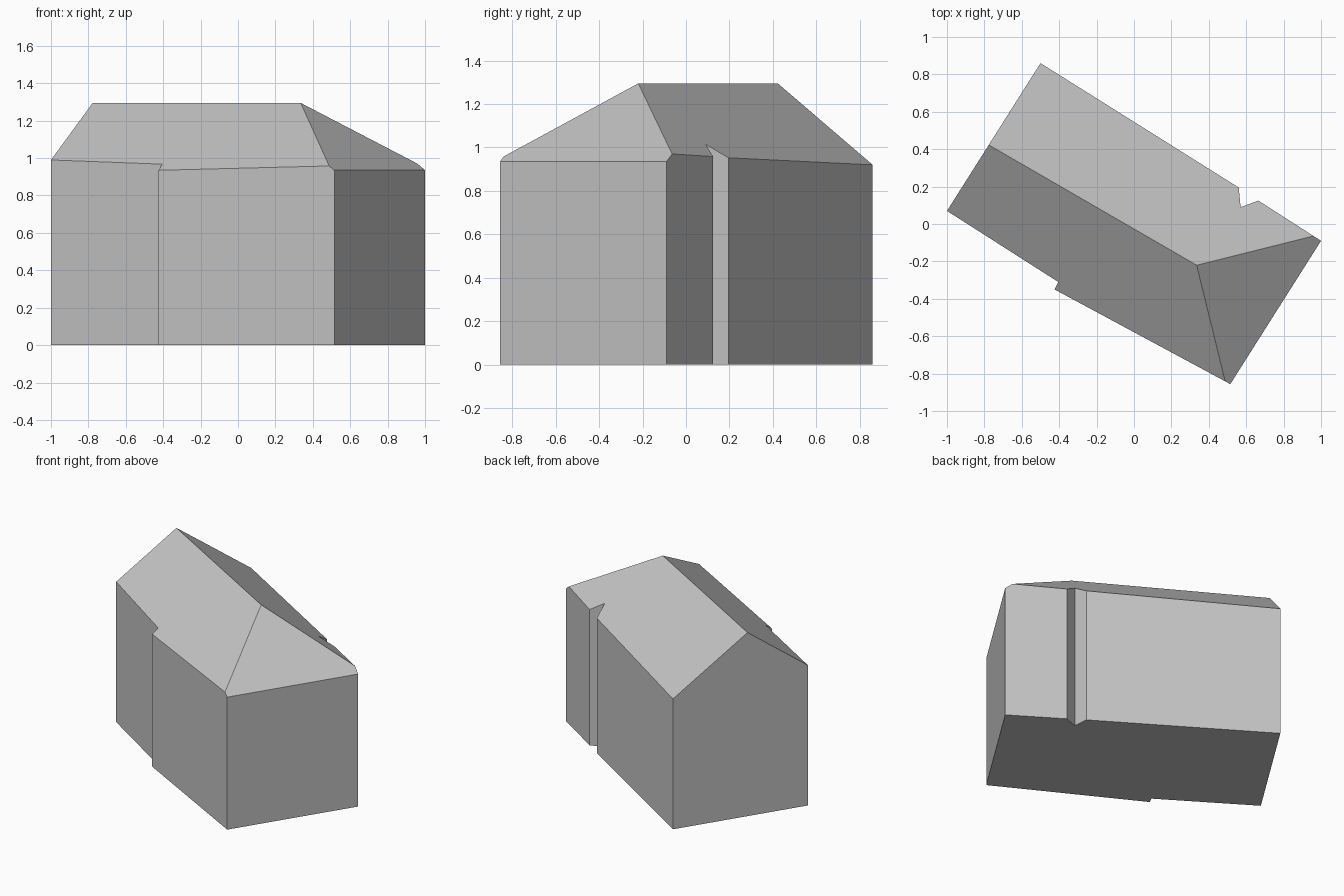
import bpy
import bmesh
from mathutils import Vector

cube = bpy.data.objects.get("Cube")
if cube:
    bpy.data.objects.remove(cube, do_unlink=True)

# Material
grey = bpy.data.materials.new("plain grey")
grey.use_nodes = True
colour = (0.55, 0.55, 0.55, 1)
grey.diffuse_color = colour
bsdf = next(n for n in grey.node_tree.nodes if n.type == 'BSDF_PRINCIPLED')
bsdf.inputs["Base Color"].default_value = colour

# Footprint, counter-clockwise from the left gable corner
footprint = [
    (-1, 0.07), (-0.405, -0.31), (-0.425, -0.35),      # front wall with its step
    (0.515, -0.856), (1, -0.09),                       # hipped end
    (0.665, 0.125), (0.57, 0.09), (0.56, 0.195),       # notch in the back wall
    (-0.5, 0.86),                                      # gable end
]
ridge_start = Vector((-0.775, 0.422, 1.295))
ridge_end = Vector((0.335, -0.22, 1.295))
front_eave = Vector((-1, 0.07, 0.99))
back_eave = Vector((-0.5, 0.86, 0.92))
hip_a = Vector((0.515, -0.856, 0.935))
hip_b = Vector((1, -0.09, 0.935))

# Walls: the footprint raised well above the roof
bm = bmesh.new()
base = bm.faces.new([bm.verts.new((x, y, 0)) for x, y in footprint])
raised = bmesh.ops.extrude_face_region(bm, geom=[base], use_keep_orig=True)
top = [g for g in raised["geom"] if isinstance(g, bmesh.types.BMVert)]
bmesh.ops.translate(bm, verts=top, vec=(0, 0, 2.6))


def cut_roof(a, b, c):
    """Trim the solid along the plane of one roof slope and close it."""
    normal = (b - a).cross(c - a).normalized()
    if normal.z < 0:
        normal.negate()
    cut = bmesh.ops.bisect_plane(
        bm, geom=bm.verts[:] + bm.edges[:] + bm.faces[:], dist=1e-5,
        plane_co=a, plane_no=normal, clear_outer=True)
    edges = [g for g in cut["geom_cut"]
             if isinstance(g, bmesh.types.BMEdge) and g.is_boundary]
    bmesh.ops.edgenet_fill(bm, edges=edges)


# Roof: two long slopes and one hip
cut_roof(ridge_start, ridge_end, front_eave)
cut_roof(ridge_start, ridge_end, back_eave)
cut_roof(ridge_end, hip_a, hip_b)
bmesh.ops.recalc_face_normals(bm, faces=bm.faces[:])

mesh = bpy.data.meshes.new("house_shell")
bm.to_mesh(mesh)
bm.free()
mesh.materials.append(grey)
house = bpy.data.objects.new("house_shell", mesh)
bpy.context.collection.objects.link(house)
